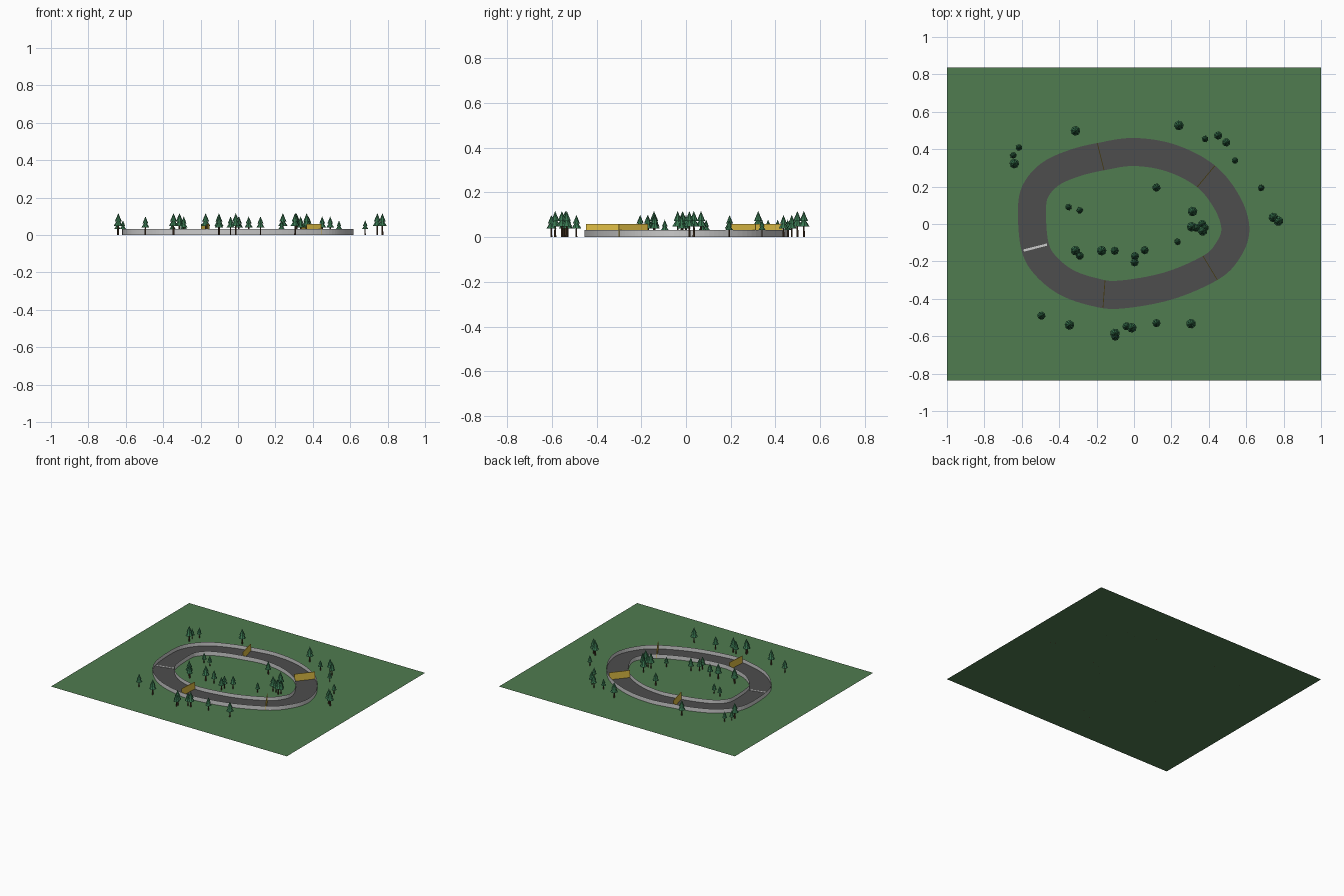
import bpy, bmesh, math, random
from mathutils import Vector, Matrix

if "Cube" in bpy.data.objects:
    bpy.data.objects.remove(bpy.data.objects["Cube"])

random.seed(4)
HALF_W = 0.075   # half road width
WALL_H = 0.032
GATE_H = 0.058


def mat(name, r, g, b):
    m = bpy.data.materials.new(name)
    m.diffuse_color = (r, g, b, 1)
    m.use_nodes = True
    m.node_tree.nodes["Principled BSDF"].inputs["Base Color"].default_value = m.diffuse_color
    return m


def add(name, mesh, material=None):
    ob = bpy.data.objects.new(name, mesh)
    bpy.context.collection.objects.link(ob)
    if material and not mesh.materials:
        mesh.materials.append(material)
    return ob


def strip(name, a, b, material=None):
    """Closed ribbon between two matching point loops."""
    n = len(a)
    me = bpy.data.meshes.new(name)
    faces = [(i, (i + 1) % n, n + (i + 1) % n, n + i) for i in range(n)]
    me.from_pydata([tuple(p) for p in a + b], [], faces)
    return add(name, me, material)


def box_between(name, p, q, thick, z0, z1, material):
    """Thin box spanning from p to q on the ground plan."""
    p, q = Vector(p), Vector(q)
    d = q - p
    bm = bmesh.new()
    bmesh.ops.create_cube(bm, size=1)
    bmesh.ops.scale(bm, vec=(d.length, thick, z1 - z0), verts=bm.verts)
    me = bpy.data.meshes.new(name)
    bm.to_mesh(me)
    bm.free()
    ob = add(name, me, material)
    mid = (p + q) / 2
    ob.location = (mid.x, mid.y, (z0 + z1) / 2)
    ob.rotation_euler.z = math.atan2(d.y, d.x)


def cones_mesh(name, tiers, sides, material):
    """Stack of cones, each (bottom z, top z, bottom radius, top radius)."""
    bm = bmesh.new()
    for z0, z1, r0, r1 in tiers:
        bmesh.ops.create_cone(bm, cap_ends=True, segments=sides, radius1=r0, radius2=r1,
                              depth=z1 - z0, matrix=Matrix.Translation((0, 0, (z0 + z1) / 2)))
    me = bpy.data.meshes.new(name)
    bm.to_mesh(me)
    bm.free()
    me.materials.append(material)
    return me


grass = mat("grass", 0.08, 0.2, 0.08)
asphalt = mat("asphalt", 0.075, 0.075, 0.075)
yellow = mat("gate_yellow", 0.75, 0.52, 0.06)
white = mat("line_white", 0.85, 0.85, 0.85)
leaf = mat("leaf_green", 0.04, 0.18, 0.08)
bark = mat("bark", 0.09, 0.05, 0.025)

# ground sheet
g = bpy.data.meshes.new("ground")
g.from_pydata([(-1, -.837, 0), (1, -.837, 0), (1, .837, 0), (-1, .837, 0)], [], [(0, 1, 2, 3)])
add("ground", g, grass)

# road centre line, clockwise, smoothed through control points
ctrl = [(-.545, .03), (-.532, .165), (-.45, .265), (-.32, .325), (-.178, .36), (0, .385),
        (.2, .352), (.385, .255), (.5, .11), (.542, -.03), (.5, -.145), (.407, -.235),
        (.18, -.332), (-.08, -.378), (-.22, -.362), (-.365, -.31), (-.475, -.22), (-.528, -.125)]
ctrl = [Vector(c) for c in ctrl]
n = len(ctrl)
centre, side = [], []
for i in range(n):
    p0, p1, p2, p3 = (ctrl[(i + k) % n] for k in (-1, 0, 1, 2))
    for s in range(8):
        t = s / 8
        centre.append(0.5 * (2 * p1 + (p2 - p0) * t + (2 * p0 - 5 * p1 + 4 * p2 - p3) * t * t
                             + (3 * p1 - p0 - 3 * p2 + p3) * t ** 3))
m = len(centre)
for i in range(m):
    d = (centre[(i + 1) % m] - centre[i - 1]).normalized()
    side.append(Vector((-d.y, d.x)))


def edge(offset, z):
    return [(c + s * offset).to_3d() + Vector((0, 0, z)) for c, s in zip(centre, side)]


# road surface and the two upright barriers
strip("road", edge(-HALF_W, .003), edge(HALF_W, .003), asphalt)
for name, off in (("inner_barrier", -HALF_W), ("outer_barrier", HALF_W)):
    strip(name, edge(off, 0), edge(off, WALL_H))

# start line and checkpoint gates across the road
box_between("start_line", (-.59, -.142), (-.465, -.11), .012, .003, .006, white)
for p, q in [((-.196, .432), (-.16, .288)), ((.433, .312), (.338, .198)),
             ((.368, -.17), (.446, -.3)), ((-.155, -.302), (-.166, -.447))]:
    box_between("gate", p, q, .004, .003, GATE_H, yellow)

# trees: shared meshes placed at three sizes
crown = cones_mesh("tree_crown", [(.047, .088, .026, 0), (.072, .117, .019, 0)], 8, leaf)
trunk = cones_mesh("tree_trunk", [(0, .05, .005, .004)], 6, bark)
groups = {
    1.0: [(-.64, .323), (-.313, .498), (.24, .527), (.745, .035), (.772, .015), (.313, .067),
          (.367, -.037), (-.313, -.143), (-.173, -.143), (-.345, -.54), (-.102, -.585),
          (-.012, -.555), (.305, -.533), (.308, -.015)],
    .85: [(.45, .473), (.493, .436), (.12, .195), (.335, -.02), (.365, 0), (.378, -.02),
          (-.29, -.17), (-.103, -.143), (.057, -.14), (.005, -.172), (.003, -.205),
          (-.495, -.49), (-.1, -.602), (-.04, -.547), (.12, -.53)],
    .67: [(-.615, .41), (-.645, .367), (.38, .455), (.54, .34), (.68, .193), (-.35, .09),
          (-.29, .073), (.233, -.095)],
}
for size, spots in groups.items():
    for x, y in spots:
        turn = random.uniform(0, 6.28)
        for name, me in (("tree_crown", crown), ("tree_trunk", trunk)):
            ob = add(name, me)
            ob.location = (x, y, 0)
            ob.scale = (size, size, size)
            ob.rotation_euler.z = turn
